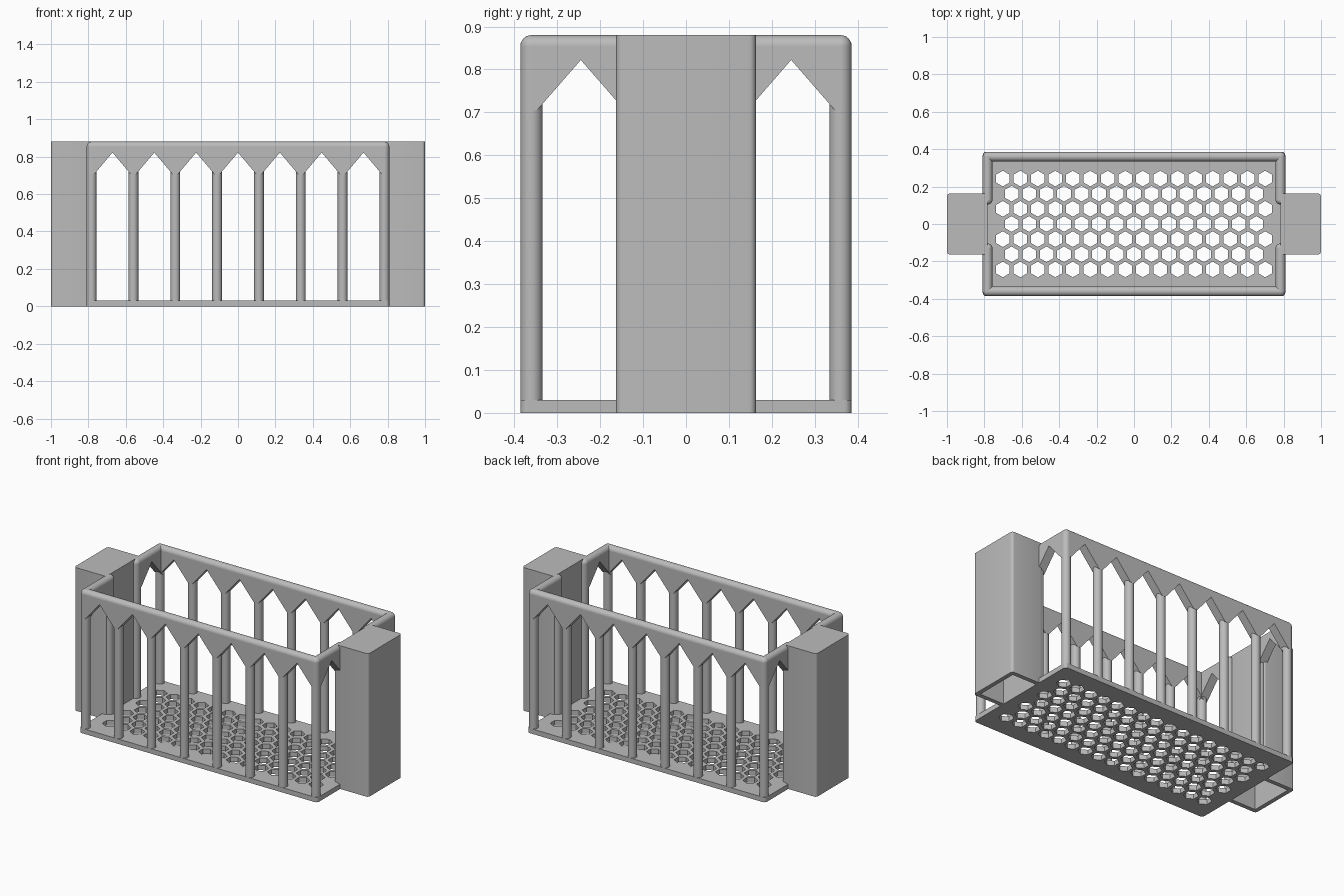
import bpy, bmesh
from math import pi, radians
from mathutils import Matrix, Vector

if "Cube" in bpy.data.objects:
    bpy.data.objects.remove(bpy.data.objects["Cube"], do_unlink=True)

grey = bpy.data.materials.new("plain grey")
grey.use_nodes = True
colour = (0.5, 0.5, 0.5, 1)
grey.diffuse_color = colour
grey.node_tree.nodes["Principled BSDF"].inputs["Base Color"].default_value = colour

H = 0.88                  # overall height
R = 0.026                 # post and rail radius
FLOOR = 0.03
PX, PY = 0.783, 0.36      # corner post centres
END_Y = 0.13              # post beside each end box
RAIL_Z = H - R


def finish(name, bm, smooth=True):
    bmesh.ops.recalc_face_normals(bm, faces=bm.faces)
    mesh = bpy.data.meshes.new(name)
    bm.to_mesh(mesh)
    bm.free()
    mesh.materials.append(grey)
    ob = bpy.data.objects.new(name, mesh)
    bpy.context.collection.objects.link(ob)
    if smooth:
        bpy.ops.object.select_all(action='DESELECT')
        ob.select_set(True)
        bpy.context.view_layer.objects.active = ob
        bpy.ops.object.shade_smooth_by_angle(angle=radians(35))
    return ob


def add_rod(bm, a, b):
    a, b = Vector(a), Vector(b)
    turn = (b - a).to_track_quat('Z', 'Y').to_matrix().to_4x4()
    bmesh.ops.create_cone(bm, cap_ends=True, segments=24, radius1=R, radius2=R,
                          depth=(b - a).length,
                          matrix=Matrix.Translation((a + b) / 2) @ turn)


def add_box(bm, lo, hi, round_edges=0):
    lo, hi = Vector(lo), Vector(hi)
    verts = bmesh.ops.create_cube(
        bm, size=1, matrix=Matrix.Translation((lo + hi) / 2)
        @ Matrix.Diagonal((*(hi - lo), 1)))["verts"]
    if round_edges:
        upright = [e for e in {e for v in verts for e in v.link_edges}
                   if abs(e.verts[0].co.z - e.verts[1].co.z) > 0.01]
        bmesh.ops.bevel(bm, geom=upright, offset=round_edges, segments=5,
                        affect='EDGES', profile=0.5)


def apply_cut(ob, cutter):
    mod = ob.modifiers.new("cut", 'BOOLEAN')
    mod.operation, mod.solver, mod.object = 'DIFFERENCE', 'EXACT', cutter
    bpy.context.view_layer.objects.active = ob
    bpy.ops.object.modifier_apply(modifier=mod.name)
    bpy.data.objects.remove(cutter, do_unlink=True)


# Floor with staggered hexagonal drain holes
bm = bmesh.new()
add_box(bm, (-PX - R, -PY - R, 0), (PX + R, PY + R, FLOOR), 0.018)
floor = finish("perforated_floor", bm, False)
bm = bmesh.new()
PITCH = 0.0935
for row in range(7):
    count = 16 - row % 2
    for col in range(count):
        centre = ((col - (count - 1) / 2) * PITCH, (row - 3) * PITCH * 0.866, FLOOR / 2)
        bmesh.ops.create_cone(bm, cap_ends=True, segments=6, radius1=0.042,
                              radius2=0.042, depth=0.1,
                              matrix=Matrix.Translation(centre))
apply_cut(floor, finish("hole_cutter", bm, False))


def wall(name, start, end, bays):
    """Posts, pointed arches and a rounded rail between two plan points."""
    start, end = Vector((*start, 0)), Vector((*end, 0))
    along = (end - start).normalized()
    side = Vector((-along.y, along.x, 0))
    length = (end - start).length
    step = length / bays
    up = Vector((0, 0, 1))
    spring, apex, foot = 0.705, 0.822, 0.013

    # one solid panel per half bay, meeting at the arch points
    bm = bmesh.new()
    for i in range(bays):
        left = i * step
        mid, right = left + step / 2, left + step
        for outer, inner in ((left, left + foot), (right, right - foot)):
            outline = [(outer, spring), (inner, spring), (mid, apex),
                       (mid, RAIL_Z), (outer, RAIL_Z)]
            base = [bm.verts.new(start + along * u + up * z - side * R)
                    for u, z in outline]
            face = bm.faces.new(base)
            new = bmesh.ops.extrude_face_region(bm, geom=[face])["geom"]
            bmesh.ops.translate(bm, vec=side * 2 * R,
                                verts=[v for v in new
                                       if isinstance(v, bmesh.types.BMVert)])
    finish(name + "_arches", bm, False)

    bm = bmesh.new()
    for i in range(bays + 1):
        p = start + along * step * i
        add_rod(bm, p + up * FLOOR / 2, p + up * RAIL_Z)
    finish(name + "_posts", bm)

    bm = bmesh.new()
    add_rod(bm, start + up * RAIL_Z, end + up * RAIL_Z)
    for p in (start, end):
        bmesh.ops.create_uvsphere(bm, u_segments=24, v_segments=12, radius=R,
                                  matrix=Matrix.Translation(p + up * RAIL_Z))
    finish(name + "_rail", bm)


wall("front_wall", (-PX, -PY), (PX, -PY), 7)
wall("back_wall", (-PX, PY), (PX, PY), 7)

for sx, label in ((1, "left"), (-1, "right")):
    for sy, place in ((-1, "front"), (1, "back")):
        wall(f"{label}_{place}_return", (sx * PX, sy * END_Y), (sx * PX, sy * PY), 1)

    # End box, open underneath
    xs = sorted((sx * 0.783, sx))
    T = 0.026
    bm = bmesh.new()
    add_box(bm, (xs[0], -0.163, 0), (xs[1], 0.163, H), 0.016)
    box = finish(label + "_end_box", bm)
    bm = bmesh.new()
    add_box(bm, (xs[0] + T, -0.163 + T, -0.1), (xs[1] - T, 0.163 - T, H - T))
    apply_cut(box, finish("hollow_cutter", bm, False))
